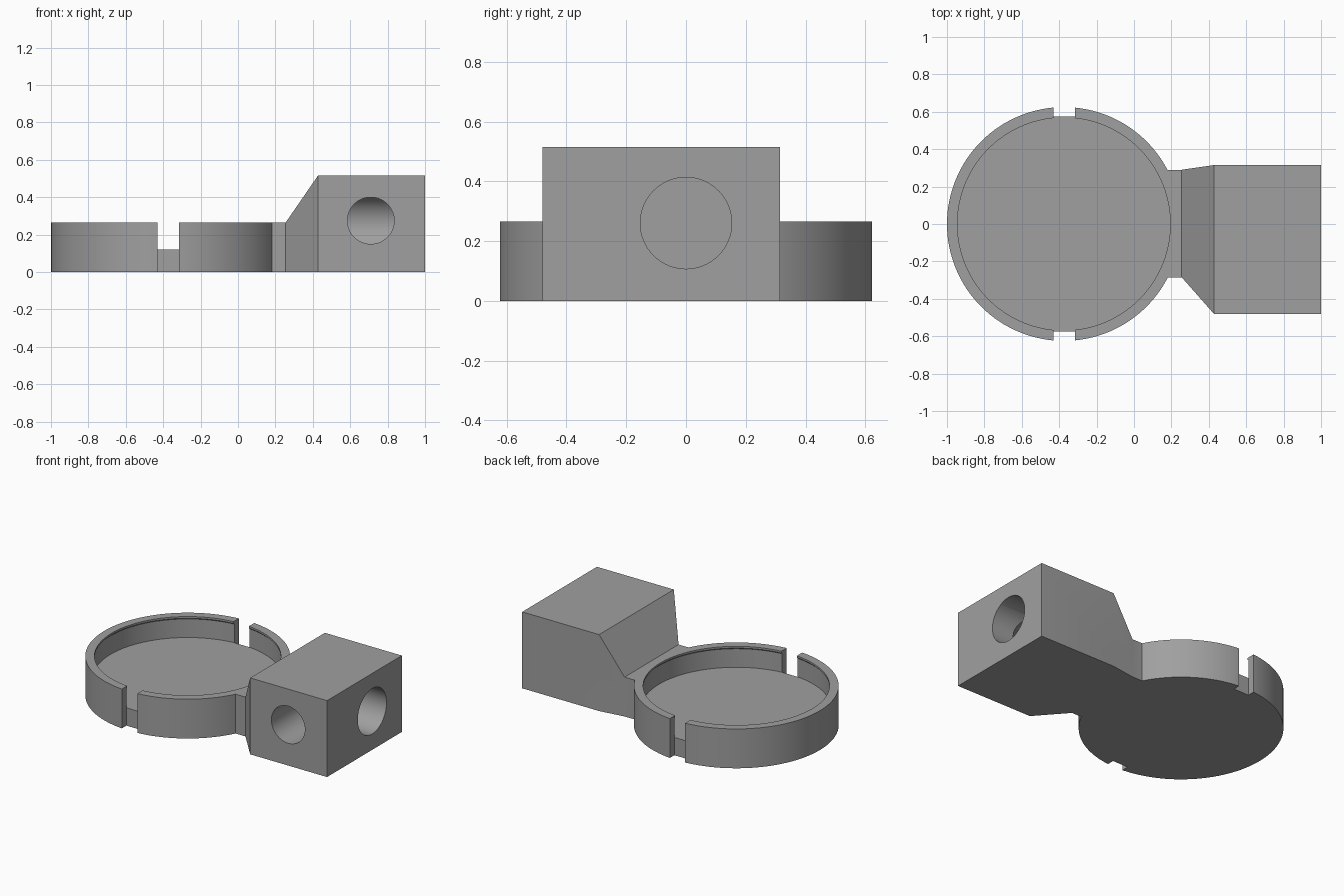
import bpy, bmesh, math
from mathutils import Matrix

if "Cube" in bpy.data.objects:
    bpy.data.objects.remove(bpy.data.objects["Cube"])

CX, RIM_Z, FLOOR_Z = -0.375, 0.265, 0.12

grey = bpy.data.materials.new("plain grey")
grey.diffuse_color = (0.35, 0.35, 0.35, 1)
grey.use_nodes = True
grey.node_tree.nodes["Principled BSDF"].inputs["Base Color"].default_value = grey.diffuse_color


def make(name, bm):
    bmesh.ops.recalc_face_normals(bm, faces=bm.faces)
    me = bpy.data.meshes.new(name)
    bm.to_mesh(me)
    bm.free()
    me.materials.append(grey)
    ob = bpy.data.objects.new(name, me)
    bpy.context.collection.objects.link(ob)
    return ob


def rings(name, loops):
    """Skin matching closed loops of points and cap both ends."""
    bm = bmesh.new()
    vs = [[bm.verts.new(p) for p in loop] for loop in loops]
    n = len(vs[0])
    for a, b in zip(vs, vs[1:]):
        for i in range(n):
            j = (i + 1) % n
            bm.faces.new((a[i], a[j], b[j], b[i]))
    bm.faces.new(vs[0])
    bm.faces.new(vs[-1])
    return make(name, bm)


def lathe(name, profile, n=128):
    """Upright round solid from (radius, z) pairs."""
    return rings(name, [[(CX + r * math.cos(2 * math.pi * i / n),
                          r * math.sin(2 * math.pi * i / n), z)
                         for i in range(n)] for r, z in profile])


def rod(name, radius, start, length, axis):
    """Cylinder running along x or y from a start point."""
    bm = bmesh.new()
    bmesh.ops.create_cone(bm, cap_ends=True, segments=64, radius1=radius,
                          radius2=radius, depth=length)
    rot = Matrix.Rotation(math.pi / 2, 4, 'Y' if axis == 'X' else 'X')
    mid = list(start)
    mid['XY'.index(axis)] += length / 2
    bmesh.ops.transform(bm, matrix=Matrix.Translation(mid) @ rot, verts=bm.verts)
    return make(name, bm)


def box(name, x, y, z):
    return rings(name, [[(x[0], y[0], h), (x[1], y[0], h),
                         (x[1], y[1], h), (x[0], y[1], h)] for h in z])


def combine(ob, other, op):
    m = ob.modifiers.new(op, 'BOOLEAN')
    m.operation, m.solver, m.object = op, 'EXACT', other
    bpy.context.view_layer.objects.active = ob
    bpy.ops.object.modifier_apply(modifier=m.name)
    bpy.data.objects.remove(other)


# Round tray and the flared arm with its block
holder = lathe("round_tray_holder", [(0.625, 0), (0.625, RIM_Z)])
sections = [(0.08, -0.285, 0.29, RIM_Z), (0.255, -0.285, 0.29, RIM_Z),
            (0.427, -0.48, 0.315, 0.515), (1.0, -0.48, 0.315, 0.515)]
arm = rings("arm_block", [[(x, a, 0), (x, b, 0), (x, b, h), (x, a, h)]
                          for x, a, b, h in sections])
combine(holder, arm, 'UNION')

# Tray pocket with a thin overhanging lip at the rim
combine(holder, lathe("pocket", [(0.577, FLOOR_Z), (0.577, 0.245),
                                 (0.569, 0.253), (0.569, 0.4)]), 'DIFFERENCE')

# Notches through the wall, front and back
nx = (-0.43, -0.315)
combine(holder, box("notch_upper", nx, (-0.8, 0.8), (FLOOR_Z, 0.4)), 'DIFFERENCE')
for y in ((-0.8, -0.574), (0.574, 0.8)):
    combine(holder, box("notch_lower", nx, y, (-0.1, 0.3)), 'DIFFERENCE')

# Blind bore from the end, met by a smaller bore from the front
combine(holder, rod("end_bore", 0.153, (0.43, 0, 0.26), 0.7, 'X'), 'DIFFERENCE')
combine(holder, rod("front_bore", 0.125, (0.71, -0.6, 0.275), 0.6, 'Y'), 'DIFFERENCE')

# Smooth the curved walls, keep corners crisp
for o in bpy.context.selected_objects:
    o.select_set(False)
holder.select_set(True)
bpy.context.view_layer.objects.active = holder
bpy.ops.object.shade_smooth_by_angle(angle=math.radians(30))
